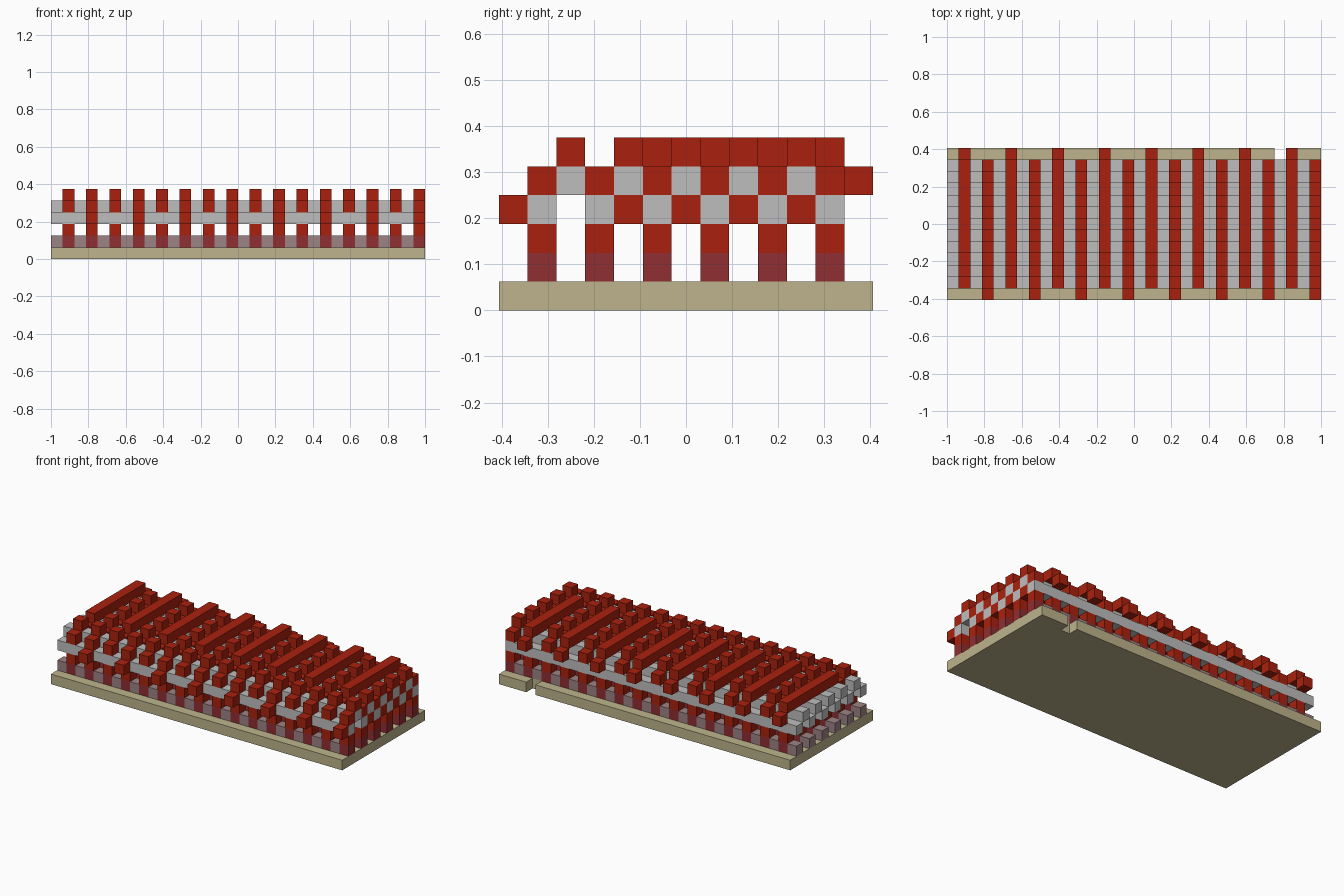
import bpy
import bmesh

if "Cube" in bpy.data.objects:
    bpy.data.objects.remove(bpy.data.objects["Cube"], do_unlink=True)

U = 2 / 32                      # one grid cell
NX, NY = 32, 13                 # cells along x and y


def to_linear(c):
    c /= 255
    return c / 12.92 if c <= 0.04045 else ((c + 0.055) / 1.055) ** 2.4


def material(name, *rgb):
    colour = (*[to_linear(c) for c in rgb], 1)
    m = bpy.data.materials.new(name)
    m.use_nodes = True
    m.diffuse_color = colour
    m.node_tree.nodes["Principled BSDF"].inputs["Base Color"].default_value = colour
    return m


RED = material("red yarn", 170, 33, 14)
GREY = material("grey rod", 190, 190, 190)
TAN = material("tan base", 189, 180, 140)
MAUVE = material("mauve rod", 157, 131, 133)
WINE = material("wine post foot", 143, 46, 50)


def build(name, boxes, mats):
    """Each box: (low cell corner, size in cells, material slot)."""
    bm = bmesh.new()
    for low, size, slot in boxes:
        verts = bmesh.ops.create_cube(bm, size=1)["verts"]
        for v in verts:
            cell = [low[k] + (v.co[k] + 0.5) * size[k] for k in range(3)]
            v.co = ((cell[0] - NX / 2) * U, (cell[1] - NY / 2) * U, cell[2] * U)
        for f in {f for v in verts for f in v.link_faces}:
            f.material_index = slot
    mesh = bpy.data.meshes.new(name)
    bm.to_mesh(mesh)
    bm.free()
    for m in mats:
        mesh.materials.append(m)
    obj = bpy.data.objects.new(name, mesh)
    bpy.context.collection.objects.link(obj)
    return obj


# Base slab with a small notch in the back edge
bm = bmesh.new()
outline = [(0, 0), (NX, 0), (NX, NY), (29, NY), (29, 12), (28, 12), (28, NY), (0, NY)]
face = bm.faces.new([bm.verts.new(((x - NX / 2) * U, (y - NY / 2) * U, 0)) for x, y in outline])
top = bmesh.ops.extrude_face_region(bm, geom=[face])["geom"]
bmesh.ops.translate(bm, vec=(0, 0, U), verts=[g for g in top if isinstance(g, bmesh.types.BMVert)])
bmesh.ops.recalc_face_normals(bm, faces=bm.faces)
base_mesh = bpy.data.meshes.new("base")
bm.to_mesh(base_mesh)
bm.free()
base_mesh.materials.append(TAN)
bpy.context.collection.objects.link(bpy.data.objects.new("base", base_mesh))

# Long rods: lower row on odd cells, upper row on even cells
for j in range(1, 12):
    level = 3 if j % 2 else 4
    build(f"{'lower' if j % 2 else 'upper'}_rod_{j}", [((0, j, level), (NX, 1, 1), 0)], [GREY])

# Ground rods, filling the gaps between the posts
for j in range(1, 12, 2):
    build(f"ground_rod_{j}", [((i, j, 1), (1, 1, 1), 0) for i in range(0, NX, 2)], [MAUVE])

# Red strands: posts below, then two alternating courses over the rods
for i in range(1, NX, 2):
    def cube(j, level):
        return ((i, j, level), (1, 1, 1), 0)

    posts = []
    for j in range(1, 12, 2):
        posts += [((i, j, 1), (1, 1, 1), 1), cube(j, 2)]
    posts += [cube(j, 3) for j in range(4, 11, 2)]
    build(f"posts_{i}", posts, [RED, WINE])

    if i % 4 == 1:              # floating strand, turned down at the back
        strand = [cube(1, 4), cube(2, 5), cube(3, 4),
                  ((i, 4, 5), (1, 8, 1), 0), cube(12, 4)]
        build(f"floating_strand_{i}", strand, [RED])
    else:                       # zigzag strand, turned down at the front
        strand = [cube(0, 3)] + [cube(j, 4 if j % 2 else 5) for j in range(1, 12)]
        build(f"zigzag_strand_{i}", strand, [RED])
